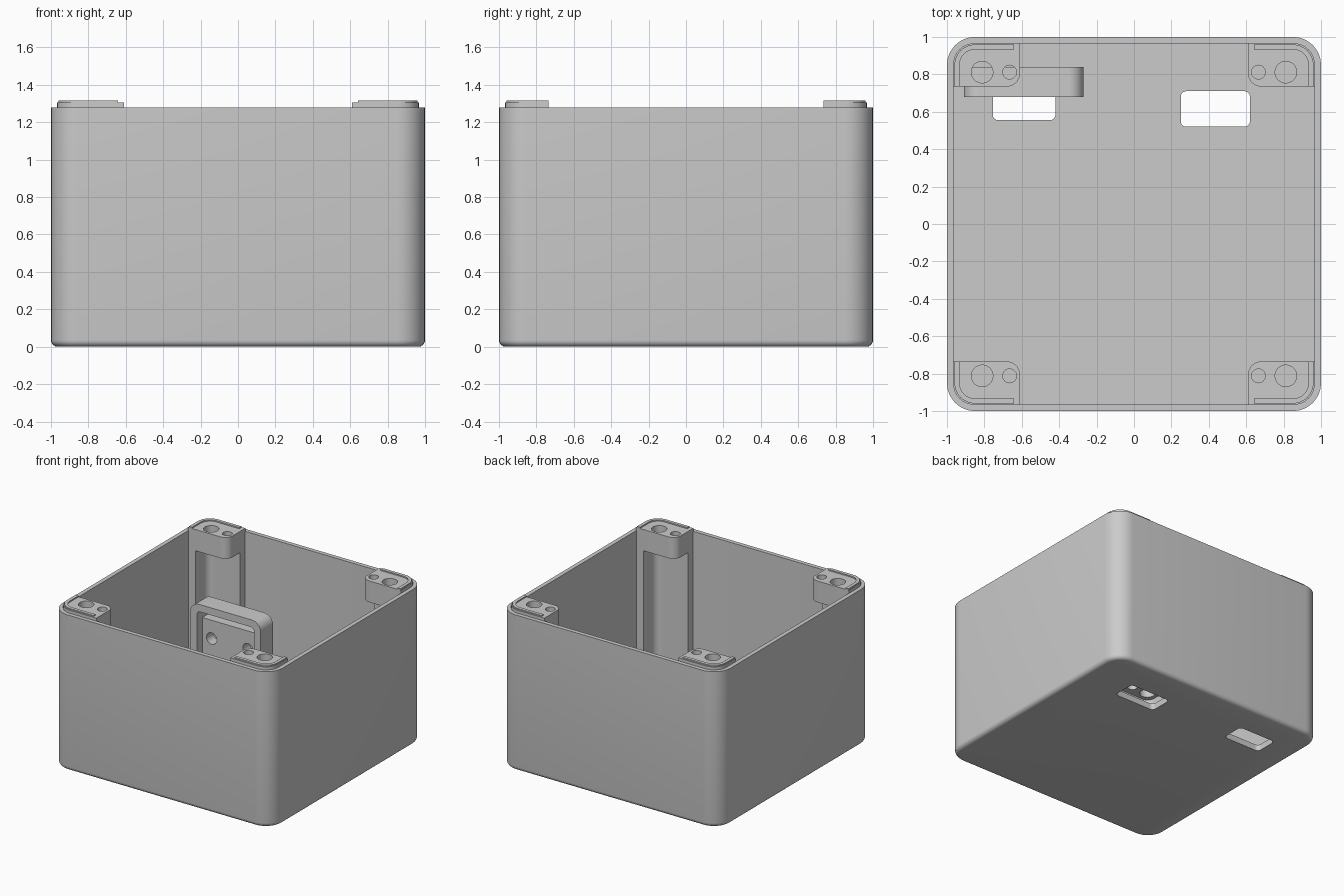
import bpy, bmesh, math
from mathutils import Vector

cube = bpy.data.objects.get("Cube")
if cube:
    bpy.data.objects.remove(cube)

grey = bpy.data.materials.new("plain grey")
grey.use_nodes = True
GREY = (0.6, 0.6, 0.6, 1)
grey.diffuse_color = GREY
grey.node_tree.nodes["Principled BSDF"].inputs["Base Color"].default_value = GREY

WALL_TOP, FLOOR, INNER = 1.28, 0.05, 0.965


def rounded(corners, steps=8):
    """Outline from right-angled corners given as (x, y, radius)."""
    out = []
    for i, (x, y, r) in enumerate(corners):
        p = Vector((x, y))
        if r == 0:
            out.append(p)
            continue
        a = (Vector(corners[i - 1][:2]) - p).normalized()
        b = (Vector(corners[(i + 1) % len(corners)][:2]) - p).normalized()
        centre = p + r * (a + b)
        for k in range(steps + 1):
            t = math.pi / 2 * k / steps
            out.append(centre - r * (math.cos(t) * b + math.sin(t) * a))
    return out


def rect(x0, x1, y0, y1, r):
    return rounded([(x0, y0, r), (x1, y0, r), (x1, y1, r), (x0, y1, r)])


def loft(name, rings):
    """Skin a list of (outline, z) rings and cap both ends."""
    bm = bmesh.new()
    loops = [[bm.verts.new((p.x, p.y, z)) for p in line] for line, z in rings]
    n = len(loops[0])
    for low, high in zip(loops, loops[1:]):
        for i in range(n):
            j = (i + 1) % n
            bm.faces.new((low[i], low[j], high[j], high[i]))
    bm.faces.new(loops[0])
    bm.faces.new(loops[-1])
    bmesh.ops.recalc_face_normals(bm, faces=bm.faces)
    mesh = bpy.data.meshes.new(name)
    bm.to_mesh(mesh)
    bm.free()
    mesh.materials.append(grey)
    obj = bpy.data.objects.new(name, mesh)
    bpy.context.collection.objects.link(obj)
    return obj


def prism(name, line, z0, z1):
    return loft(name, [(line, z0), (line, z1)])


def upright(name, line, y0, y1):
    """Prism whose outline lies in the x-z plane, running from y0 to y1."""
    obj = prism(name, line, -y1, -y0)
    for v in obj.data.vertices:
        x, z, d = v.co
        v.co = (x, -d, z)
    return obj


def disc(x, y, r, n=24):
    return [Vector((x + r * math.cos(2 * math.pi * k / n),
                    y + r * math.sin(2 * math.pi * k / n))) for k in range(n)]


def select(obj):
    bpy.ops.object.select_all(action="DESELECT")
    obj.select_set(True)
    bpy.context.view_layer.objects.active = obj


def cut(obj, cutters):
    for c in cutters:
        mod = obj.modifiers.new("cut", "BOOLEAN")
        mod.operation, mod.solver, mod.object = "DIFFERENCE", "EXACT", c
        select(obj)
        bpy.ops.object.modifier_apply(modifier=mod.name)
        bpy.data.objects.remove(c)


parts = []

# Open box with rounded corners and a softened bottom edge
EDGE, CORNER = 0.035, 0.15
rings = []
for k in range(6):
    t = math.pi / 2 * k / 5
    s = 1 - EDGE * (1 - math.sin(t))
    rings.append((rect(-s, s, -s, s, CORNER - 1 + s), EDGE * (1 - math.cos(t))))
outer = rect(-1, 1, -1, 1, CORNER)
inner = rect(-INNER, INNER, -INNER, INNER, CORNER - 1 + INNER)
rings += [(outer, WALL_TOP), (inner, WALL_TOP), (inner, FLOOR)]
box = loft("box_shell", rings)

# Two rounded openings in the floor
cut(box, [prism("opening_cutter", rect(*size, 0.03), -0.1, 0.2)
          for size in ((-0.755, -0.42, 0.555, 0.745), (0.25, 0.62, 0.52, 0.71))])
parts.append(box)

# Screw block, raised lip and L-shaped column in every corner
for side, sx in (("left", 1), ("right", -1)):
    for end, sy in (("front", -1), ("back", 1)):
        def place(corners):
            return rounded([(sx * x, sy * y, r) for x, y, r in corners])

        tag = end + "_" + side
        block = prism("screw_block_" + tag, place([
            (0.61, 0.967, 0), (0.967, 0.967, 0.115),
            (0.967, 0.735, 0), (0.61, 0.735, 0.07)]), 1.13, 1.305)
        cut(block, [prism("screw_cutter", disc(sx * x, sy * 0.812, r), 1, 1.5)
                    for x, r in ((0.812, 0.058), (0.665, 0.037))])
        lip = prism("corner_lip_" + tag, place([
            (0.642, 0.96, 0), (0.96, 0.96, 0.11), (0.96, 0.735, 0),
            (0.933, 0.735, 0), (0.933, 0.933, 0.083), (0.642, 0.933, 0)]),
            WALL_TOP, 1.315)
        column = prism("corner_column_" + tag, place([
            (0.61, 0.967, 0), (0.967, 0.967, 0.115), (0.967, 0.735, 0),
            (0.90, 0.735, 0), (0.90, 0.90, 0.06), (0.61, 0.90, 0)]),
            FLOOR - 0.01, 1.14)
        parts += [block, lip, column]

# Arched bracket standing over the right opening
parts.append(upright("bracket_arch", rounded([
    (-0.91, FLOOR - 0.01, 0), (-0.91, 0.73, 0.08), (-0.27, 0.73, 0.08),
    (-0.27, FLOOR - 0.01, 0), (-0.33, FLOOR - 0.01, 0), (-0.33, 0.67, 0.03),
    (-0.85, 0.67, 0.03), (-0.85, FLOOR - 0.01, 0)]), 0.68, 0.84))

# Mounting plate with two screw holes inside the bracket
plate = upright("mounting_plate", rect(-0.86, -0.32, FLOOR - 0.01, 0.59, 0), 0.75, 0.84)
cut(plate, [upright("plate_cutter", disc(x, 0.44, 0.047), 0.6, 1)
            for x in (-0.765, -0.435)])
parts.append(plate)

# Smooth the rounds, keep the edges crisp
for obj in parts:
    select(obj)
    bpy.ops.object.shade_smooth_by_angle(angle=math.radians(30))
